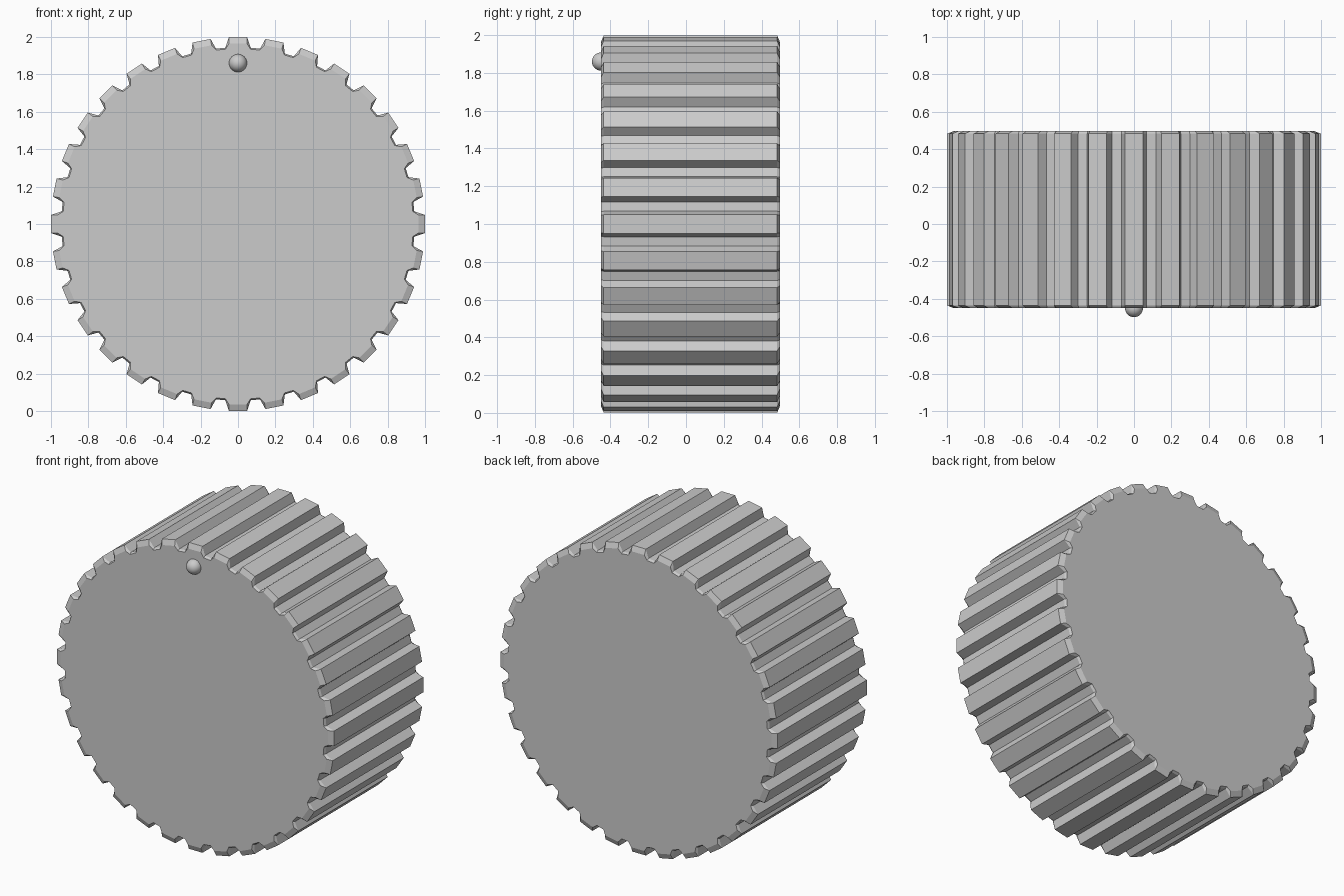
import bpy, bmesh
from math import sin, cos, radians

if "Cube" in bpy.data.objects:
    bpy.data.objects.remove(bpy.data.objects["Cube"])

TEETH = 32
TIP, ROOT, TAPER = 1.0, 0.945, 0.966
Y0, Y1, CHAMFER = -0.45, 0.497, 0.014


def ring(bm, y, tip, root):
    """One toothed outline: two tip points and two root points per tooth."""
    verts = []
    for i in range(TEETH):
        a = i * 360 / TEETH
        for r, d in ((tip, -2.81), (tip, 2.81), (root, 4.1), (root, 7.15)):
            t = radians(a + d)
            verts.append(bm.verts.new((r * sin(t), y, 1 + r * cos(t))))
    return verts


# Toothed wheel with tips tapering at both ends
bm = bmesh.new()
rings = [ring(bm, Y0, TAPER, ROOT - 0.008), ring(bm, Y0 + CHAMFER, TIP, ROOT),
         ring(bm, Y1 - CHAMFER, TIP, ROOT), ring(bm, Y1, TAPER, ROOT - 0.008)]
n = len(rings[0])
for a, b in zip(rings, rings[1:]):
    for i in range(n):
        j = (i + 1) % n
        bm.faces.new((a[i], a[j], b[j], b[i]))
bm.faces.new(rings[0])
bm.faces.new(rings[-1])
bmesh.ops.recalc_face_normals(bm, faces=bm.faces)
mesh = bpy.data.meshes.new("knurled_knob")
bm.to_mesh(mesh)
bm.free()
bpy.context.collection.objects.link(bpy.data.objects.new("knurled_knob", mesh))

# Small round position marker on the front face
bpy.ops.mesh.primitive_uv_sphere_add(segments=32, ring_count=16, radius=0.048,
                                     location=(0, -0.45, 1.86))
marker = bpy.context.object
marker.name = "marker_bead"
bpy.ops.object.shade_smooth()
